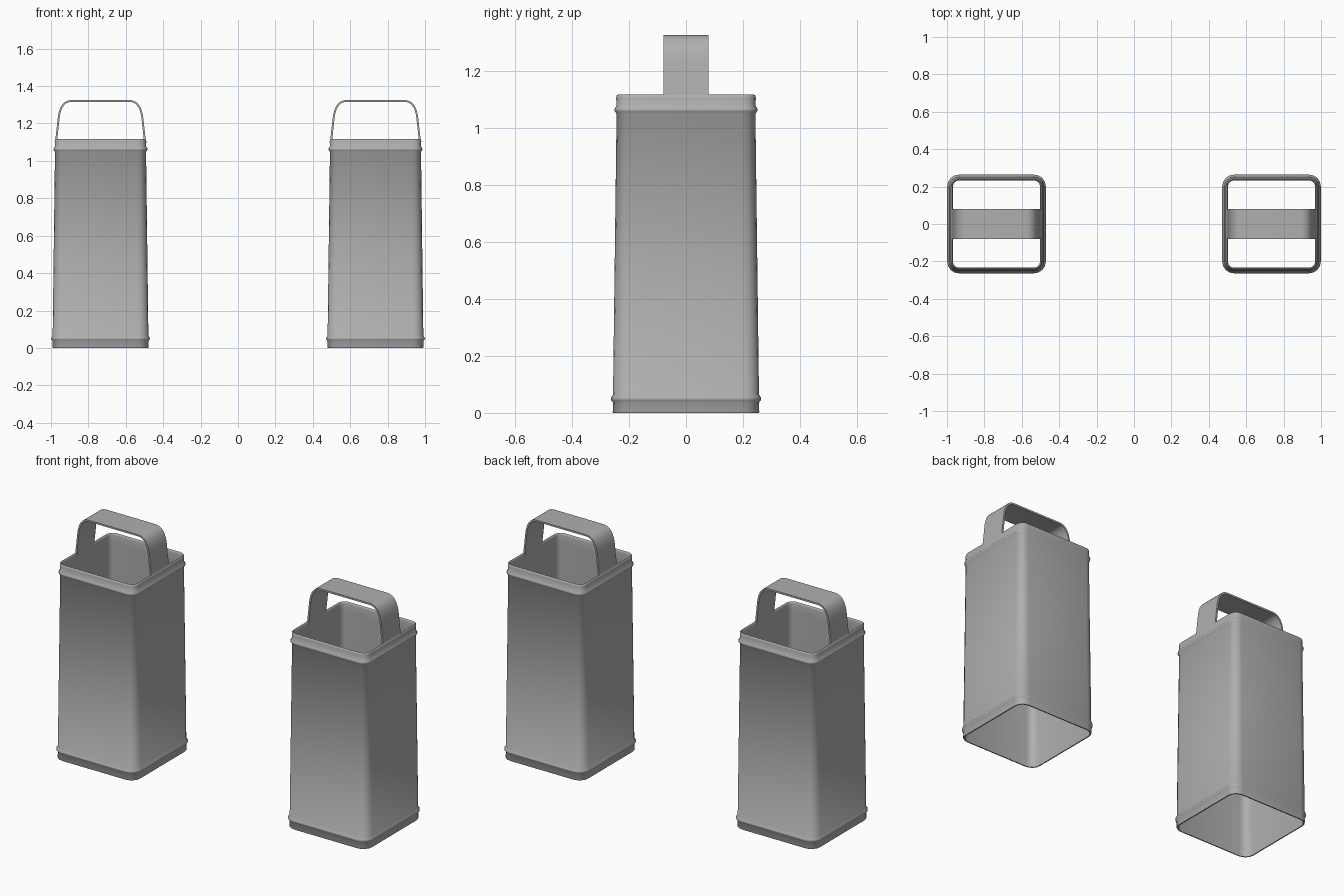
import bpy, bmesh, math
from mathutils import Vector

if "Cube" in bpy.data.objects:
    bpy.data.objects.remove(bpy.data.objects["Cube"])

CENTRE = 0.735

# Dark grey metal
metal = bpy.data.materials.new("dark_grey_metal")
metal.diffuse_color = (0.43, 0.43, 0.43, 1)
metal.use_nodes = True
metal.node_tree.nodes["Principled BSDF"].inputs["Base Color"].default_value = metal.diffuse_color


def finish(name, bm, x, angle):
    bmesh.ops.recalc_face_normals(bm, faces=bm.faces)
    mesh = bpy.data.meshes.new(name)
    bm.to_mesh(mesh)
    bm.free()
    mesh.materials.append(metal)
    obj = bpy.data.objects.new(name, mesh)
    bpy.context.collection.objects.link(obj)
    obj.location.x = x
    bpy.ops.object.select_all(action='DESELECT')
    obj.select_set(True)
    bpy.context.view_layer.objects.active = obj
    bpy.ops.object.shade_smooth_by_angle(angle=math.radians(angle))


def rounded_square(half, radius, z, steps=4):
    pts = []
    for q in range(4):
        mid = math.radians(45 + 90 * q)
        cx = math.copysign(half - radius, math.cos(mid))
        cy = math.copysign(half - radius, math.sin(mid))
        for i in range(steps + 1):
            a = math.radians(90 * q + 90 * i / steps)
            pts.append((cx + radius * math.cos(a), cy + radius * math.sin(a), z))
    return pts


def bead(z, base, size=0.008, half_height=0.014):
    return [(base, z - half_height), (base + size * 0.75, z - half_height * 0.45),
            (base + size, z), (base + size * 0.75, z + half_height * 0.45),
            (base, z + half_height)]


def make_body(side, x):
    # Wall section: outside with two beads, rolled top lip, then inside
    section = [(0.255, 0.0), (0.257, 0.004)]
    section += bead(0.05, 0.256)
    section += bead(1.063, 0.2435)
    section += [(0.245, 1.105), (0.243, 1.113), (0.239, 1.116),
                (0.235, 1.113), (0.233, 1.105), (0.2345, 1.06),
                (0.247, 0.05), (0.249, 0.0)]
    bm = bmesh.new()
    rings = [[bm.verts.new(p) for p in rounded_square(h, 0.05 + h - 0.25, z)]
             for h, z in section]
    n = len(rings[0])
    for a, b in zip(rings, rings[1:] + rings[:1]):
        for i in range(n):
            j = (i + 1) % n
            bm.faces.new((a[i], a[j], b[j], b[i]))
    finish(side + "_open_body", bm, x, 60)


def make_handle(side, x, half_width=0.079, thick=0.01):
    # Half of the strap's path, with a rounded shoulder, mirrored across
    p0, p1, p2 = Vector((0.223, 1.235)), Vector((0.211, 1.32)), Vector((0.155, 1.32))
    half = [Vector((0.239, 1.09))]
    for i in range(11):
        t = i / 10
        half.append(p0 * (1 - t) ** 2 + p1 * 2 * t * (1 - t) + p2 * t * t)
    path = half + [Vector((-p.x, p.y)) for p in reversed(half)]
    bm = bmesh.new()
    rings = []
    for i, p in enumerate(path):
        d = (path[min(i + 1, len(path) - 1)] - path[max(i - 1, 0)]).normalized()
        nrm = Vector((d.y, -d.x)) * thick / 2
        ring = []
        for s, y in ((1, -half_width), (1, half_width), (-1, half_width), (-1, -half_width)):
            q = p + nrm * s
            ring.append(bm.verts.new((q.x, y, q.y)))
        rings.append(ring)
    for a, b in zip(rings, rings[1:]):
        for i in range(4):
            j = (i + 1) % 4
            bm.faces.new((a[i], a[j], b[j], b[i]))
    bm.faces.new(rings[0])
    bm.faces.new(rings[-1])
    finish(side + "_handle", bm, x, 35)


# Two identical containers side by side
for side, sign in (("left", -1), ("right", 1)):
    make_body(side, sign * CENTRE)
    make_handle(side, sign * CENTRE)
